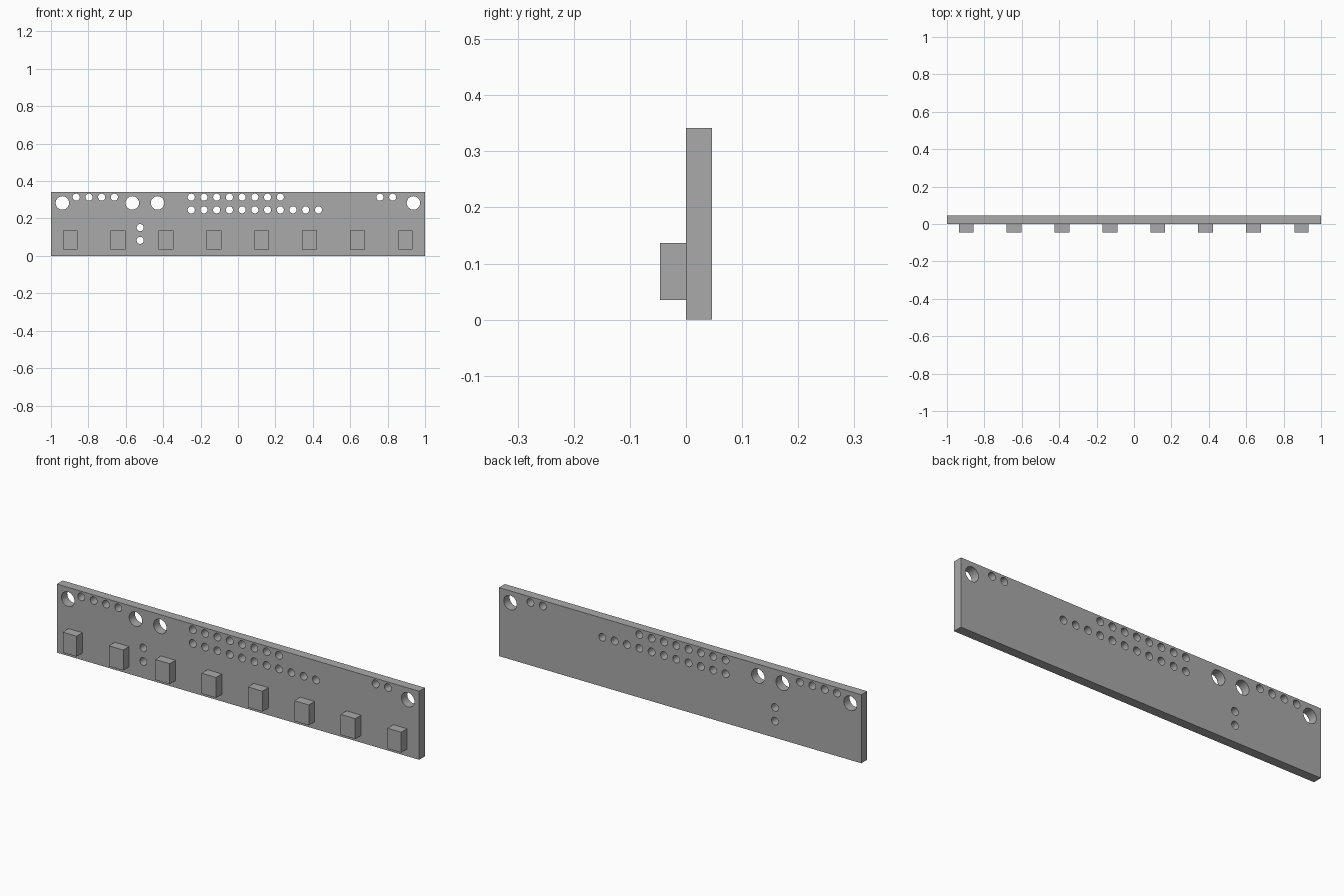
import bpy, bmesh
from math import radians
from mathutils import Matrix, Vector

if "Cube" in bpy.data.objects:
    bpy.data.objects.remove(bpy.data.objects["Cube"], do_unlink=True)

grey = bpy.data.materials.new("plain_grey")
grey.use_nodes = True
grey.diffuse_color = (0.4, 0.4, 0.4, 1)
grey.node_tree.nodes["Principled BSDF"].inputs["Base Color"].default_value = (0.4, 0.4, 0.4, 1)


def add_object(name, bm):
    mesh = bpy.data.meshes.new(name)
    bm.to_mesh(mesh)
    bm.free()
    mesh.materials.append(grey)
    obj = bpy.data.objects.new(name, mesh)
    bpy.context.collection.objects.link(obj)
    return obj


def box(name, low, high):
    low, high = Vector(low), Vector(high)
    bm = bmesh.new()
    bmesh.ops.create_cube(bm, size=1, matrix=Matrix.Translation((low + high) / 2)
                          @ Matrix.Diagonal((*(high - low), 1)))
    return add_object(name, bm)


# Hole layout: mounting holes, then rows of pin holes at an even pitch
PITCH = 0.068
TOP_ROW, LOW_ROW = 0.314, 0.246
holes = [(x, 0.283, 0.036) for x in (-0.939, -0.565, -0.43, 0.938)]
for start, z, count in ((-0.865, TOP_ROW, 4), (-0.25, TOP_ROW, 8),
                        (-0.25, LOW_ROW, 11), (0.759, TOP_ROW, 2)):
    holes += [(start + i * PITCH, z, 0.019) for i in range(count)]
holes += [(-0.523, 0.083 + i * PITCH, 0.019) for i in range(2)]

# Cutter made of one cylinder per hole
bm = bmesh.new()
for x, z, radius in holes:
    bmesh.ops.create_cone(bm, cap_ends=True, segments=32, radius1=radius, radius2=radius, depth=0.3,
                          matrix=Matrix.Translation((x, 0, z)) @ Matrix.Rotation(radians(90), 4, "X"))
cutter = add_object("hole_cutter", bm)
cutter.hide_render = True
cutter.hide_viewport = True

# Board with the holes cut through
board = box("board", (-1, 0, 0), (1, 0.046, 0.342))
cut = board.modifiers.new("holes", "BOOLEAN")
cut.operation = "DIFFERENCE"
cut.solver = "EXACT"
cut.object = cutter
bpy.context.view_layer.update()
bpy.context.view_layer.objects.active = board
board.select_set(True)
bpy.ops.object.modifier_apply(modifier=cut.name)
bpy.data.objects.remove(cutter, do_unlink=True)
bpy.ops.object.shade_smooth_by_angle(angle=radians(30))

# Row of raised blocks along the lower front
for i in range(8):
    x = -0.897 + i * 0.256
    half = 0.038 if i in (0, 7) else 0.04
    box(f"block_{i + 1}", (x - half, -0.046, 0.035), (x + half, 0, 0.137))
